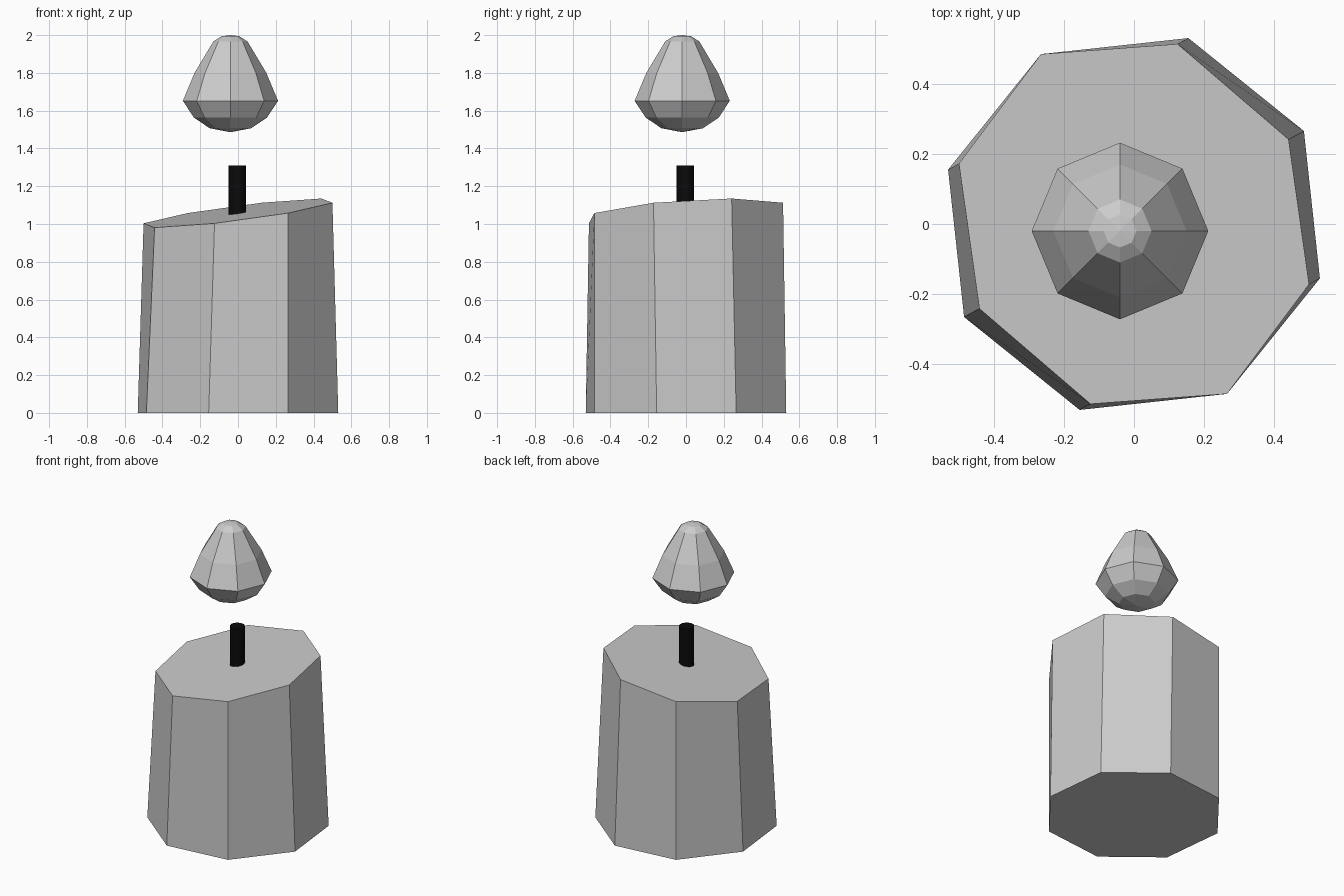
import bpy, bmesh
from math import sin, cos, pi, radians

if "Cube" in bpy.data.objects:
    bpy.data.objects.remove(bpy.data.objects["Cube"])


def finish(name, bm):
    bmesh.ops.recalc_face_normals(bm, faces=bm.faces)
    mesh = bpy.data.meshes.new(name)
    bm.to_mesh(mesh)
    bm.free()
    obj = bpy.data.objects.new(name, mesh)
    bpy.context.collection.objects.link(obj)
    return obj


def skin(bm, lower, upper):
    n = len(lower)
    for i in range(n):
        j = (i + 1) % n
        bm.faces.new((lower[i], lower[j], upper[j], upper[i]))


# Candle body: octagonal prism whose top is tilted and squeezed along the slope
turn = radians(28.7)
gx, gy = cos(turn), sin(turn)
bm = bmesh.new()
base, top = [], []
for i in range(8):
    u, v = 0.553 * cos(i * pi / 4), 0.553 * sin(i * pi / 4)
    base.append(bm.verts.new((u * gx - v * gy, u * gy + v * gx, 0)))
    u *= 0.91
    top.append(bm.verts.new((u * gx - v * gy, u * gy + v * gx, 1.058 + 0.153 * u)))
skin(bm, base, top)
bm.faces.new(base[::-1])
bm.faces.new(top)
finish("candle_body", bm)

# Wick: thin black cylinder standing in the top
bpy.ops.mesh.primitive_cylinder_add(vertices=16, radius=0.046, depth=0.27,
                                    location=(-0.003, -0.003, 1.174))
wick = bpy.context.object
wick.name = "wick"
black = bpy.data.materials.new("wick_black")
black.diffuse_color = (0.003, 0.003, 0.003, 1)
black.use_nodes = True
black.node_tree.nodes["Principled BSDF"].inputs["Base Color"].default_value = black.diffuse_color
wick.data.materials.append(black)

# Flame: eight-sided teardrop floating above the wick
profile = [(0.11, 1.507), (0.193, 1.563), (0.252, 1.652),
           (0.19, 1.80), (0.09, 1.967), (0.047, 1.994)]
cx, cy = -0.04, -0.02
bm = bmesh.new()
rings = [[bm.verts.new((cx + r * cos(i * pi / 4), cy + r * sin(i * pi / 4), z))
          for i in range(8)] for r, z in profile]
for a, b in zip(rings, rings[1:]):
    skin(bm, a, b)
for ring, z in ((rings[0], 1.486), (rings[-1], 2.0)):
    pole = bm.verts.new((cx, cy, z))
    for i in range(8):
        bm.faces.new((ring[i], ring[(i + 1) % 8], pole))
finish("flame", bm)
